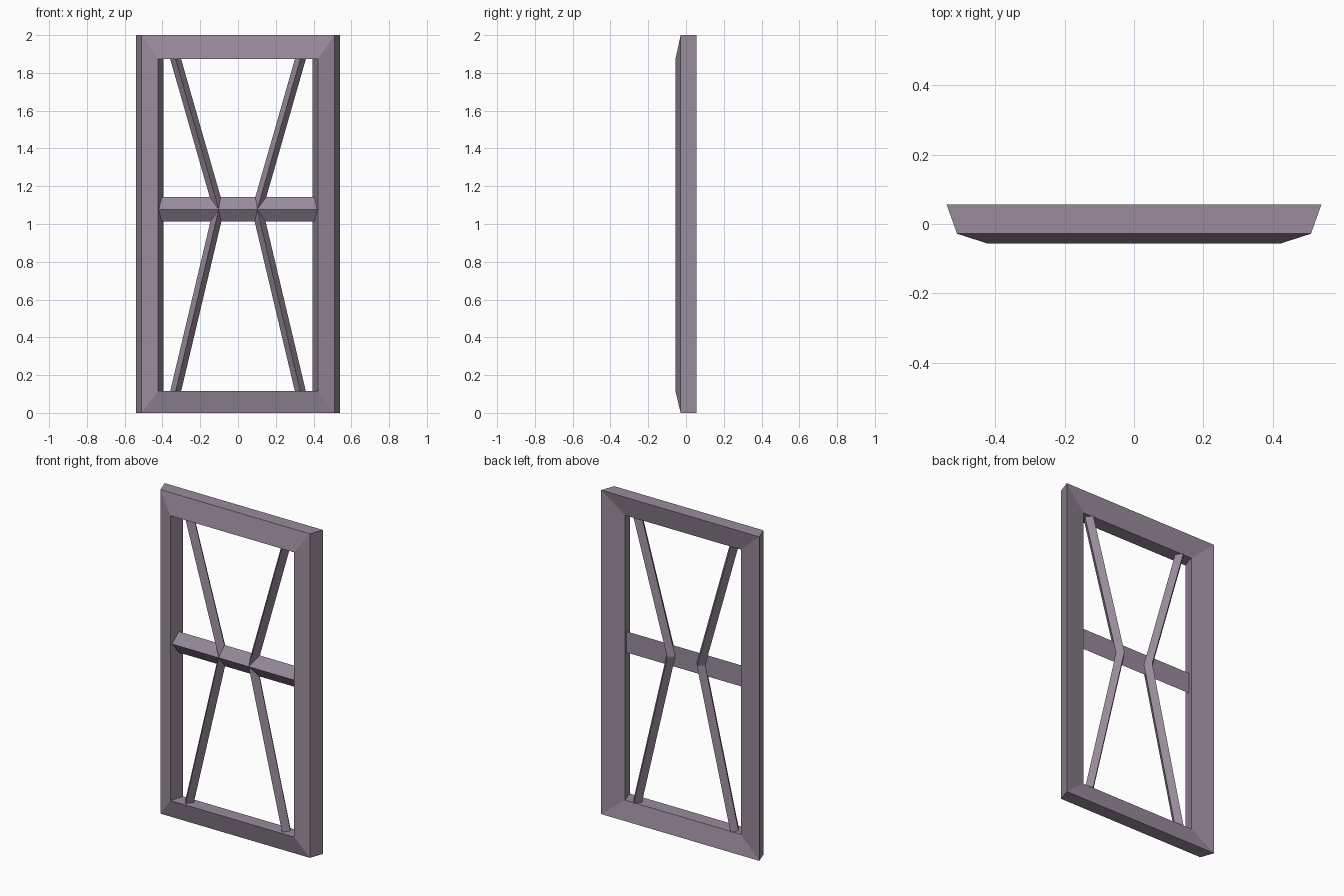
import bpy

if "Cube" in bpy.data.objects:
    bpy.data.objects.remove(bpy.data.objects["Cube"])

mat = bpy.data.materials.new("dusty mauve")
mat.diffuse_color = (0.32, 0.26, 0.33, 1)
mat.use_nodes = True
mat.node_tree.nodes["Principled BSDF"].inputs["Base Color"].default_value = mat.diffuse_color


def loft(name, rings, closed=False):
    """Join matching rings of points; cap both ends unless the loop is closed."""
    n = len(rings[0])
    verts = [p for ring in rings for p in ring]
    count = len(rings)
    faces = []
    for i in range(count if closed else count - 1):
        a, b = i * n, ((i + 1) % count) * n
        for j in range(n):
            k = (j + 1) % n
            faces.append((a + j, a + k, b + k, b + j))
    if not closed:
        faces.append(tuple(range(n)))
        faces.append(tuple(range((count - 1) * n, count * n)))
    mesh = bpy.data.meshes.new(name)
    mesh.from_pydata(verts, [], faces)
    mesh.materials.append(mat)
    obj = bpy.data.objects.new(name, mesh)
    bpy.context.collection.objects.link(obj)
    # consistent outward normals
    bpy.context.view_layer.objects.active = obj
    obj.select_set(True)
    bpy.ops.object.mode_set(mode='EDIT')
    bpy.ops.mesh.select_all(action='SELECT')
    bpy.ops.mesh.normals_make_consistent(inside=False)
    bpy.ops.object.mode_set(mode='OBJECT')
    obj.select_set(False)
    return obj


# Mitred frame: profile points as (half width, depth, bottom z, top z)
profile = [(0.54, 0.056, 0.0, 2.0), (0.51, -0.028, 0.0, 2.0),
           (0.423, -0.056, 0.115, 1.873), (0.395, 0.03, 0.115, 1.873)]
corners = [(-1, 0), (1, 0), (1, 1), (-1, 1)]
loft("frame", [[(sx * w, y, hi if top else lo) for w, y, lo, hi in profile]
               for sx, top in corners], closed=True)

# Ridged crossbar, its ends following the sloped inner walls of the frame
loft("crossbar", [[(s * 0.419, -0.043, 1.077), (s * 0.405, 0.0, 1.142),
                   (s * 0.405, 0.0, 1.012)] for s in (-1, 1)])

# Bent diamond-section glazing bars, mirrored left and right
HALF, DEPTH = 0.029, 0.042
for side, s in (("left", -1), ("right", 1)):
    loft(side + "_glazing_bar",
         [[(s * x - HALF, 0, z), (s * x, -DEPTH, z),
           (s * x + HALF, 0, z), (s * x, DEPTH - 0.004, z)]
          for x, z in ((0.33, 0.115), (0.102, 1.077), (0.33, 1.873))])
